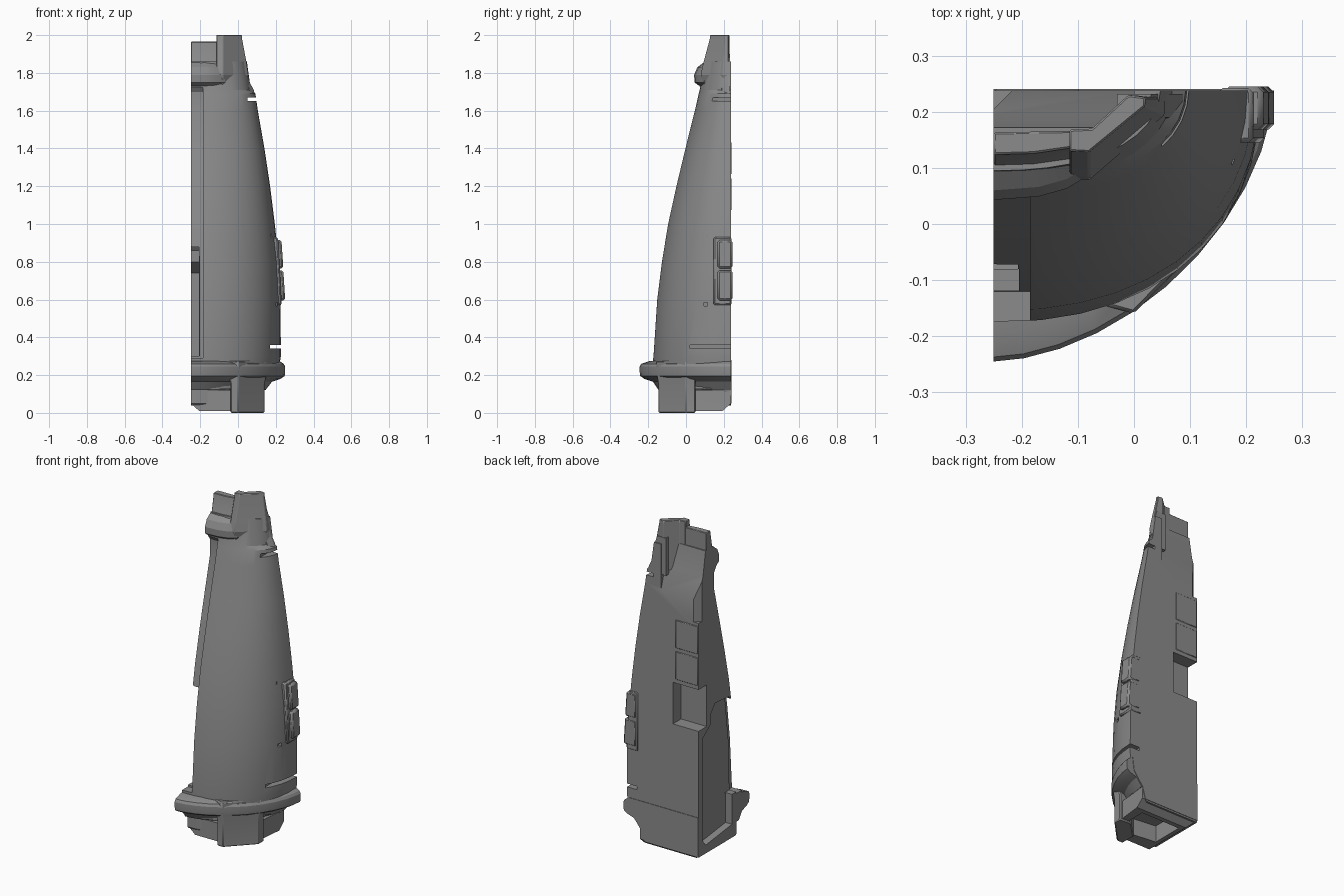
import bpy, bmesh, math

if "Cube" in bpy.data.objects:
    bpy.data.objects.remove(bpy.data.objects["Cube"])

X0, Y0, REAR = -0.25, 0.245, 0.238   # corner axis of the quarter shell, rear face
grey = bpy.data.materials.new("dark_grey")
grey.diffuse_color = (0.26, 0.26, 0.26, 1)
grey.use_nodes = True
grey.node_tree.nodes["Principled BSDF"].inputs["Base Color"].default_value = grey.diffuse_color


def skin(name, loops, bevel=0.0):
    """Closed solid through equal-length loops of 3D points."""
    bm = bmesh.new()
    rows = [[bm.verts.new(p) for p in lp] for lp in loops]
    for a, b in zip(rows, rows[1:]):
        for i in range(len(a)):
            j = (i + 1) % len(a)
            bm.faces.new((a[i], a[j], b[j], b[i]))
    bm.faces.new(rows[0][::-1])
    bm.faces.new(rows[-1])
    bmesh.ops.recalc_face_normals(bm, faces=bm.faces)
    me = bpy.data.meshes.new(name)
    bm.to_mesh(me)
    bm.free()
    me.materials.append(grey)
    ob = bpy.data.objects.new(name, me)
    bpy.context.collection.objects.link(ob)
    if bevel:
        m = ob.modifiers.new("bevel", "BEVEL")
        m.width, m.segments = bevel, 1
    return ob


def quarter(z, a, b, n, seg=11):
    """Quarter superellipse around the corner axis, closed at the corner."""
    pts = []
    for i in range(seg + 1):
        t = math.pi / 2 * i / seg
        x = X0 + a * math.sin(t) ** (2 / n)
        y = Y0 - b * max(math.cos(t), 0) ** (2 / n)
        pts.append((x, min(y, REAR), z))
    return pts + [(X0, REAR, z)]


def quarter_solid(name, rows, n):
    return skin(name, [quarter(*r, n) for r in rows])


def box(name, lo, hi, bevel=0.0):
    (x0, y0, z0), (x1, y1, z1) = lo, hi
    return skin(name, [[(x0, y0, z), (x1, y0, z), (x1, y1, z), (x0, y1, z)]
                       for z in (z0, z1)], bevel)


def prism_x(name, yz, x0, x1):
    return skin(name, [[(x, y, z) for y, z in yz] for x in (x0, x1)])


def cut(ob, cutter):
    m = ob.modifiers.new("cut", "BOOLEAN")
    m.operation, m.solver, m.object = 'DIFFERENCE', 'EXACT', cutter
    cutter.hide_render = True
    bpy.context.view_layer.objects.active = ob
    bpy.ops.object.modifier_apply(modifier=m.name)
    bpy.data.objects.remove(cutter)


# Main tapered shell: height, half width in x, half depth in y
rows = [(0.2, .46, .415), (0.3, .477, .42), (0.6, .475, .40), (0.8, .465, .375),
        (1.0, .445, .342), (1.2, .42, .298), (1.4, .39, .25), (1.6, .355, .2),
        (1.69, .342, .18), (1.71, .318, .175), (1.86, .297, .15)]
shell = quarter_solid("shell", rows, 2.25)

# Recessed strip down the front left edge
inner = [(Y0 - b + .045, z) for z, a, b in rows[2:8]]
strip = [(-.4, .29), (-.12, .29)] + inner + [(.09, 1.70), (.07, 1.73), (-.4, 1.73)]
cut(shell, prism_x("cut_strip", strip, -.3, -.185))

# Flared ring round the foot and stepped base below it
ring = quarter_solid("foot_ring", [(.12, .395, .39), (.165, .43, .42), (.18, .475, .465),
                                   (.195, .497, .487), (.215, .5, .49), (.245, .5, .49),
                                   (.26, .492, .482), (.275, .47, .435)], 1.75)
base = quarter_solid("base", [(.04, .355, .36), (.05, .37, .37), (.125, .37, .37),
                              (.126, .39, .385), (.17, .39, .385)], 2.1)
plug = skin("base_plug", [[(-.25 + c, -.115, z), (0, -.115, z), (.12, .01, z),
                           (.14, REAR - c, z), (-.25 + c, REAR - c, z)]
                          for z, c in ((.01, .045), (.05, 0), (.12, 0))])
for ob in (base, plug):
    cut(ob, skin("cut_bottom", [[(-.18, -.03, z), (-.02, -.05, z), (.08, .06, z),
                                 (.08, .165, z), (-.18, .165, z)] for z in (-.1, .11)]))

# Long pocket in the left cut face, reaching down through ring and base
pocket = [(-.08, .12), (.17, .09), (.20, .13), (.20, .74), (.12, .80),
          (.12, .86), (.08, .91), (-.05, .90), (-.08, .87)]
for ob in (shell, ring, base, plug):
    cut(ob, prism_x("cut_pocket", pocket, -.3, -.207))
# Front mouth of the pocket beside the strip
cut(shell, skin("cut_mouth", [[(x, -.2, .30), (x, -.07, .30), (x, -.07, zt), (x, -.2, zt)]
                              for x, zt in ((-.3, .95), (-.205, .83))]))
# Recess under the rear hatches, sloped top rear, chamfered rear corner
cut(shell, box("cut_recess", (-.3, .16, .80), (-.08, .3, 1.05)))
cut(shell, prism_x("cut_slope", [(.3, 1.58), (.24, 1.58), (.195, 1.72),
                                 (.165, 1.9), (.3, 1.9)], -.3, .0))
cut(shell, skin("cut_corner", [[(-.3, .155, z), (-.165, .29, z), (-.3, .29, z)]
                               for z in (1.45, 1.9)]))
# Edge slots and small side notches
for lo, hi in (((.16, .02, .34), (.3, .3, .36)), ((.05, .13, 1.65), (.2, .3, 1.67)),
               ((.175, .095, .93), (.24, .115, .95)), ((.19, .095, .565), (.25, .115, .585))):
    cut(shell, box("cut_slot", lo, hi))

# Diagonal foot block through the ring
skin("foot_block", [[(-.04 - d, -.145, z), (.0, -.145 - d, z), (.14 + d, .0, z),
                     (.14 + d, .05, z), (.06, .05, z), (-.04, -.05, z)]
                    for z, d in ((0, 0), (.15, 0), (.20, .01), (.275, .015))], bevel=.006)

# Rounded bulge of the collar
cx = [(.09, 1.72), (.065, 1.735), (.045, 1.75), (.043, 1.79), (.06, 1.83),
      (.10, 1.86), (.16, 1.86), (.16, 1.72)]
skin("collar_bulge", [[(x, y + s * (y < .15), z) for y, z in cx]
                      for x, s in ((-.25, 0), (-.17, .006), (-.12, .02), (-.07, .05))])
# Low rim wall above the collar
skin("rim_wall", [[(-.25, y, z), (-.18, y + .002, z), (-.11, y + .012, z),
                   (-.11, .166, z), (-.25, .163, z)]
                  for z, y in ((1.82, .085), (1.86, .105), (1.965, .124))], bevel=.003)


# Tall corner fin with a folded plan
def fin(z, o):
    return [(-.115, .13 - o, z), (-.08, .128 - o, z), (.02 + o * .7, .21 - o * .3, z),
            (.02 + o * .7, .226, z), (-.01, .23, z), (-.075, .17, z), (-.115, .168, z)]


skin("corner_fin", [fin(1.70, .02), fin(1.79, .05), fin(1.85, .037), fin(1.98, .002),
                    fin(2.0, 0)], bevel=.003)
# Edge lip between fin and shell
skin("edge_lip", [[(-.03, .16, z), (x - .02, .19, z), (x, .22, z), (x, .232, z), (-.03, .232, z)]
                  for z, x in ((1.675, .092), (1.71, .083), (1.75, .062), (1.86, .043), (1.9, .03))])

# Side hatch frame with two covers, leaning with the shell
skin("side_hatch_frame", [[(.15, .145, z), (x, .145, z), (x, .242, z), (.15, .242, z)]
                          for z, x in ((.57, .232), (.93, .212))], bevel=.008)
for i, (z0, z1) in enumerate(((.595, .755), (.765, .915))):
    skin("side_hatch_%d" % (i + 1),
         [[(.16, .168, z), (x, .168, z), (x, .245, z), (.16, .245, z)]
          for z, x in ((z0, .25 - i * .01), (z1, .24 - i * .01))], bevel=.01)

# Rear hatch pair in the cut corner
box("rear_hatch_frame", (-.25, .185, 1.05), (-.08, .236, 1.45), bevel=.005)
for i, (z0, z1) in enumerate(((1.07, 1.245), (1.26, 1.435))):
    box("rear_hatch_%d" % (i + 1), (-.25, .19, z0), (-.095, .241, z1), bevel=.006)

# Lower rear plate
skin("rear_plate", [[(-.207, .2, z), (x, .2, z), (x, .241, z), (-.25, .241, z), (-.25, .22, z)]
                    for z, x in ((.05, .12), (.12, .14), (.2, .2), (.28, .21))])

# Shading after all cuts, so cut edges stay crisp
bpy.ops.object.select_all(action='SELECT')
bpy.ops.object.shade_smooth_by_angle(angle=math.radians(20))
